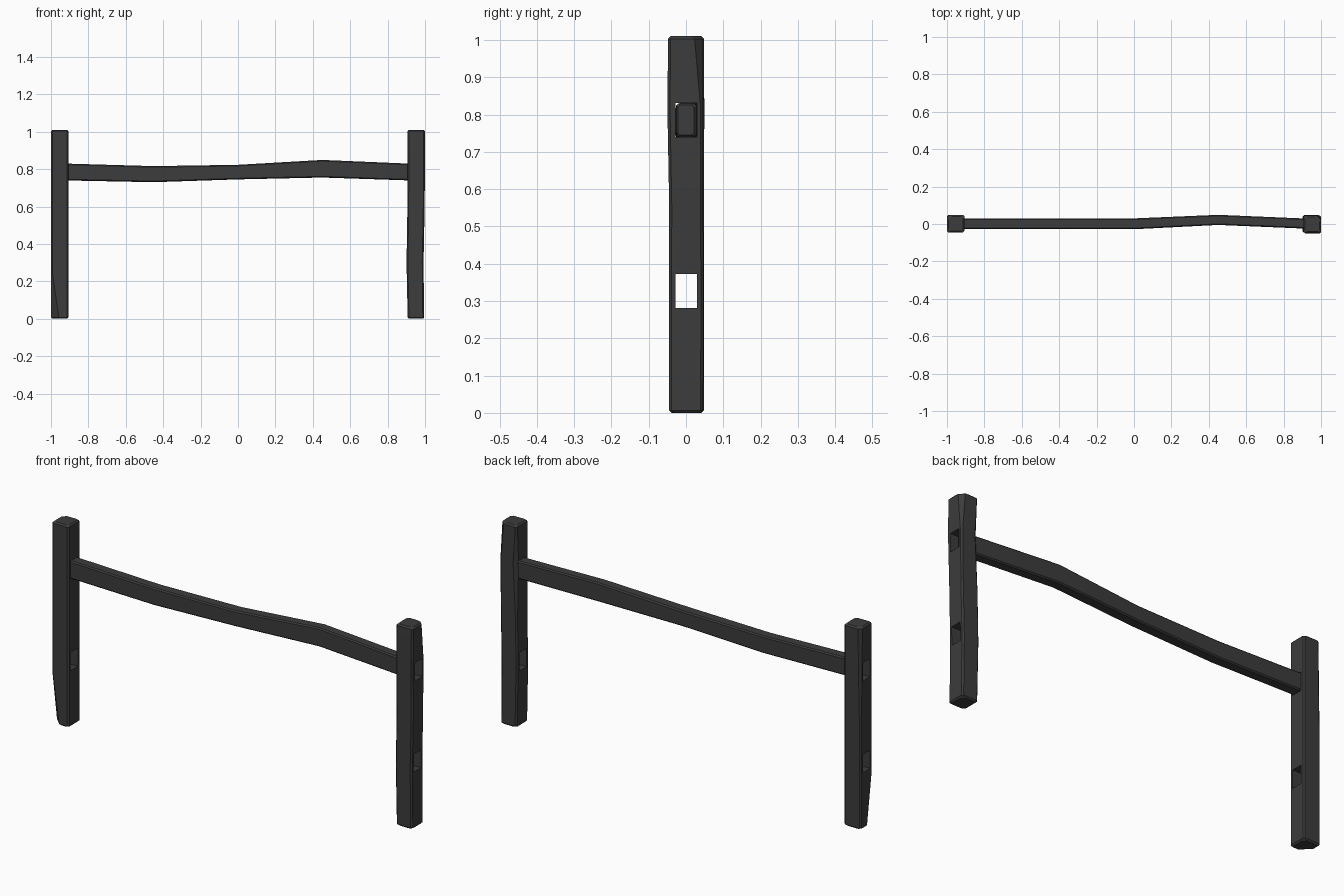
import bpy, bmesh

if "Cube" in bpy.data.objects:
    bpy.data.objects.remove(bpy.data.objects["Cube"])

mat = bpy.data.materials.new("dark_timber")
mat.diffuse_color = (0.045, 0.045, 0.045, 1)
mat.use_nodes = True
mat.node_tree.nodes["Principled BSDF"].inputs["Base Color"].default_value = mat.diffuse_color


def ring(u0, u1, v0, v1, c):
    """Rectangle with chamfered corners; c = (--, +-, ++, -+) corner sizes."""
    a, b, d, e = c
    return [(u0, v0 + a), (u0 + a, v0), (u1 - b, v0), (u1, v0 + b),
            (u1, v1 - d), (u1 - d, v1), (u0 + e, v1), (u0, v1 - e)]


def loft(name, sections, place):
    """Skin a closed solid through (position, outline) sections."""
    bm = bmesh.new()
    rows = [[bm.verts.new(place(t, u, v)) for u, v in pts] for t, pts in sections]
    for r, s in zip(rows, rows[1:]):
        for i in range(8):
            j = (i + 1) % 8
            bm.faces.new((r[i], r[j], s[j], s[i]))
    bm.faces.new(rows[0][::-1])
    bm.faces.new(rows[-1])
    bmesh.ops.recalc_face_normals(bm, faces=bm.faces)
    me = bpy.data.meshes.new(name)
    bm.to_mesh(me)
    bm.free()
    me.materials.append(mat)
    ob = bpy.data.objects.new(name, me)
    bpy.context.collection.objects.link(ob)
    return ob


def smooth(ob):
    bpy.ops.object.select_all(action='DESELECT')
    ob.select_set(True)
    bpy.context.view_layer.objects.active = ob
    bpy.ops.object.shade_smooth_by_angle(angle=0.4)


def post(name, sections):
    """Upright hewn post with two through mortises."""
    s = [(z, ring(*r, c)) for z, r, c in sections]

    def cap(z, sec):
        (x0, x1, y0, y1), c = sec[1], sec[2]
        k = 0.007
        return (z, ring(x0 + k, x1 - k, y0 + k, y1 - k, [q + 0.004 for q in c]))

    s = [cap(0.0, sections[0])] + s + [cap(1.01, sections[-1])]
    ob = loft(name, s, lambda t, u, v: (u, v, t))
    xm = sum(sections[0][1][:2]) / 2
    for zc in (0.327, 0.785):
        bpy.ops.mesh.primitive_cube_add(size=1, location=(xm, 0.001, zc))
        cut = bpy.context.object
        cut.scale = (0.3, 0.057, 0.091)
        cut.hide_render = True
        cut.data.materials.append(mat)
        m = ob.modifiers.new("mortise", 'BOOLEAN')
        m.operation = 'DIFFERENCE'
        m.solver = 'EXACT'
        m.object = cut
        bpy.ops.object.select_all(action='DESELECT')
        ob.select_set(True)
        bpy.context.view_layer.objects.active = ob
        bpy.ops.object.modifier_apply(modifier=m.name)
        bpy.data.objects.remove(cut)
    smooth(ob)


# Left post: front outer corner hewn away at the foot
k = 0.007
L = (-1.0, -0.907, -0.045, 0.048)
post("left_post", [
    (0.007, L, (0.042, k, k, k)),
    (0.25, L, (k, k, k, k)),
    (0.55, L, (k, k, k, k)),
    (0.80, (-1.0, -0.907, -0.045, 0.048), (k, k, k, 0.012)),
    (1.003, (-1.0, -0.907, -0.045, 0.048), (k, k, k, 0.014)),
])

# Right post: back outer corner hewn at the top, slightly bowed
post("right_post", [
    (0.007, (0.907, 0.995, -0.046, 0.046), (k, k, k, k)),
    (0.30, (0.901, 0.992, -0.046, 0.047), (k, k, k, k)),
    (0.55, (0.905, 0.997, -0.045, 0.046), (k, k, k, k)),
    (0.82, (0.907, 1.0, -0.050, 0.046), (k, k, k, 0.018)),
    (1.003, (0.907, 1.0, -0.048, 0.045), (k, k, 0.022, k)),
])

# Crooked rail, ends seated inside the upper mortises
c = (0.006,) * 4
rail = [
    (-0.96, 0.023, 0.0, 0.785, 0.040),
    (-0.953, 0.028, 0.001, 0.785, 0.045),
    (-0.90, 0.028, 0.001, 0.784, 0.045),
    (-0.45, 0.028, 0.001, 0.773, 0.043),
    (0.0, 0.029, 0.001, 0.784, 0.039),
    (0.45, 0.027, 0.022, 0.802, 0.047),
    (0.90, 0.027, 0.003, 0.785, 0.045),
    (0.953, 0.027, 0.001, 0.785, 0.045),
    (0.96, 0.022, 0.0, 0.785, 0.040),
]
smooth(loft("rail",
            [(x, ring(y - w, y + w, z - h, z + h, c)) for x, w, y, z, h in rail],
            lambda t, u, v: (t, u, v)))
